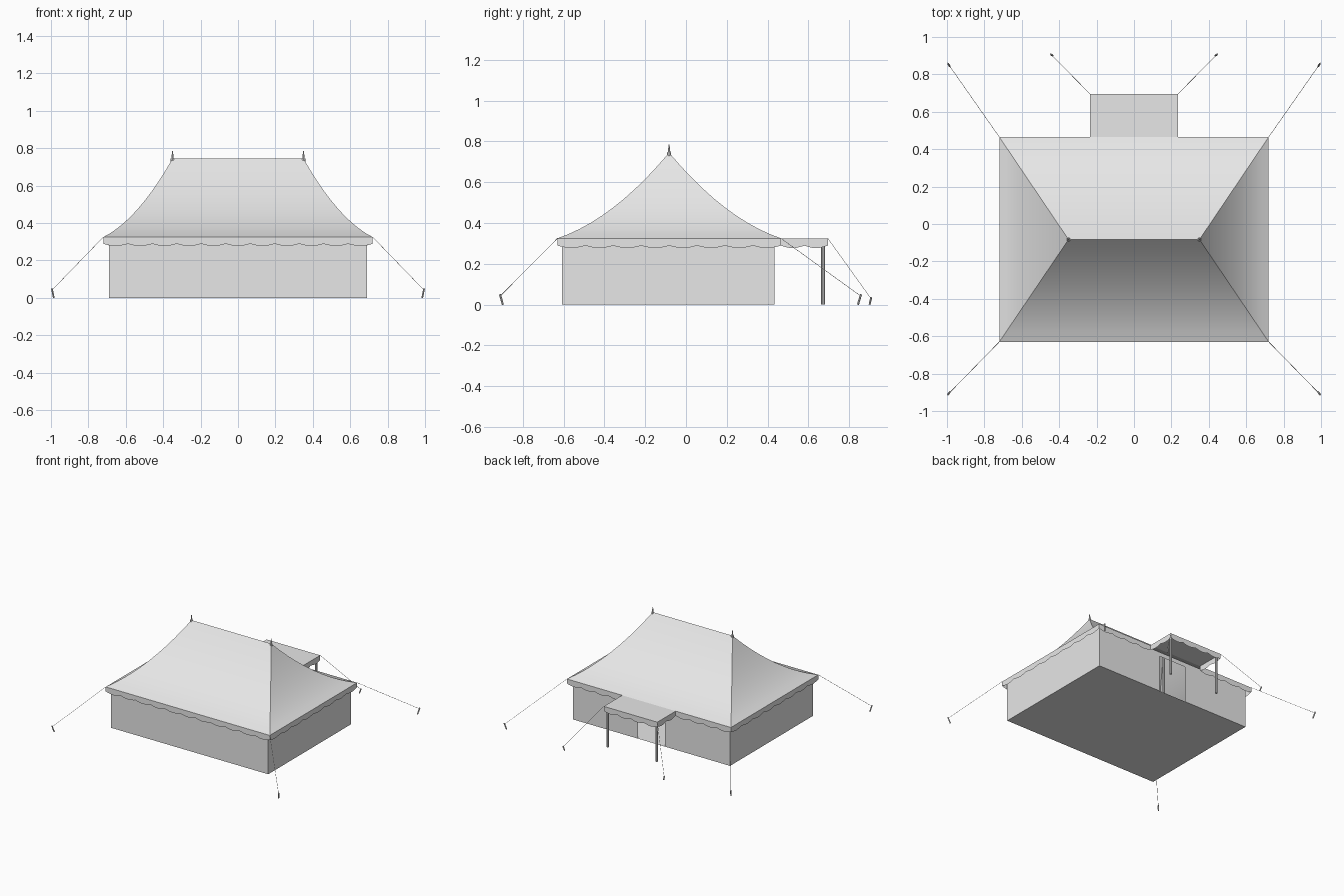
import bpy, math
from mathutils import Vector

cube = bpy.data.objects.get("Cube")
if cube:
    bpy.data.objects.remove(cube, do_unlink=True)

canvas = bpy.data.materials.new("pale_grey")
canvas.use_nodes = True
canvas.diffuse_color = (0.8, 0.8, 0.8, 1)
canvas.node_tree.nodes["Principled BSDF"].inputs["Base Color"].default_value = (0.8, 0.8, 0.8, 1)

EAVE, RIDGE = 0.325, 0.745
RX, Y0, Y1 = 0.72, -0.63, 0.465         # roof outline
WX, WY0, WY1 = 0.69, -0.607, 0.433      # wall outline
PEAK_X, PEAK_Y = 0.35, -0.083           # ridge ends
CX, CY = 0.235, 0.695                   # porch canopy outline


def build(name, verts, faces, smooth=False):
    me = bpy.data.meshes.new(name)
    me.from_pydata(verts, [], faces)
    me.materials.append(canvas)
    ob = bpy.data.objects.new(name, me)
    bpy.context.collection.objects.link(ob)
    if smooth:
        bpy.ops.object.select_all(action='DESELECT')
        ob.select_set(True)
        bpy.context.view_layer.objects.active = ob
        bpy.ops.object.shade_smooth_by_angle(angle=math.radians(30))
    return ob


def rod(name, a, b, r1, r2=None, sides=8):
    """Straight tapered rod from a to b."""
    a, b = Vector(a), Vector(b)
    r2 = r1 if r2 is None else r2
    q = (b - a).to_track_quat('Z', 'Y')
    ring = [Vector((math.cos(k * math.tau / sides), math.sin(k * math.tau / sides), 0))
            for k in range(sides)]
    verts = [a + q @ (v * r1) for v in ring] + [b + q @ (v * r2) for v in ring]
    faces = [(k, (k + 1) % sides, sides + (k + 1) % sides, sides + k) for k in range(sides)]
    faces += [tuple(reversed(range(sides))), tuple(range(sides, 2 * sides))]
    return build(name, verts, faces, True)


def valance(name, path):
    """Hanging strip with a scalloped lower edge, following a path of corners."""
    verts, faces = [], []
    for (ax, ay), (bx, by) in zip(path, path[1:]):
        count = max(1, round(math.hypot(bx - ax, by - ay) / 0.13))
        steps, start = count * 6, len(verts)
        for i in range(steps + 1):
            t = i / steps
            x, y = ax + (bx - ax) * t, ay + (by - ay) * t
            drop = 0.036 + 0.012 * abs(math.sin(math.pi * count * t))
            verts += [(x, y, EAVE), (x, y, EAVE - drop)]
        faces += [(start + 2 * i, start + 2 * i + 1, start + 2 * i + 3, start + 2 * i + 2)
                  for i in range(steps)]
    return build(name, verts, faces)


# Sagging hipped roof: rectangles shrinking up to the ridge
STEPS = 10
verts, faces = [], []
for i in range(STEPS + 1):
    t = i / STEPS
    x = RX + (PEAK_X - RX) * t
    ya, yb = Y0 + (PEAK_Y - Y0) * t, Y1 + (PEAK_Y - Y1) * t
    z = EAVE + (RIDGE - EAVE) * t - 0.235 * t * (1 - t)
    verts += [(-x, ya, z), (x, ya, z), (x, yb, z), (-x, yb, z)]
for i in range(STEPS):
    for k in range(4):
        a, b = 4 * i + k, 4 * i + (k + 1) % 4
        if i == STEPS - 1 and k % 2:      # end panels close to a point
            faces.append((a, b, b + 4))
        else:
            faces.append((a, b, b + 4, a + 4))
build("roof", verts, faces, True)

# Walls, open at the rear doorway
DX, DZ = 0.12, 0.29
plan = [(-DX, WY1), (-WX, WY1), (-WX, WY0), (WX, WY0), (WX, WY1), (DX, WY1)]
verts = [(x, y, z) for x, y in plan for z in (0, EAVE)]
faces = [(2 * i, 2 * i + 2, 2 * i + 3, 2 * i + 1) for i in range(5)]
verts += [(DX, WY1, DZ), (-DX, WY1, DZ)]
faces.append((12, 13, 1, 11))
build("walls", verts, faces)
build("ground_sheet", [(-WX, WY0, 0), (WX, WY0, 0), (WX, WY1, 0), (-WX, WY1, 0)], [(0, 1, 2, 3)])

# Porch canopy and the scalloped trims
build("porch_canopy", [(-CX, Y1, EAVE), (CX, Y1, EAVE), (CX, CY, EAVE), (-CX, CY, EAVE)],
      [(0, 1, 2, 3)])
valance("roof_valance", [(-CX, Y1), (-RX, Y1), (-RX, Y0), (RX, Y0), (RX, Y1), (CX, Y1)])
valance("porch_valance", [(CX, Y1), (CX, CY), (-CX, CY), (-CX, Y1)])

# Poles, finials, guy ropes and stakes, mirrored left and right
for s, side in ((1, "left"), (-1, "right")):
    rod(f"main_pole_{side}", (s * PEAK_X, PEAK_Y, 0), (s * PEAK_X, PEAK_Y, RIDGE), 0.01)
    rod(f"finial_{side}", (s * PEAK_X, PEAK_Y, RIDGE - 0.01), (s * PEAK_X, PEAK_Y, 0.785), 0.008, 0.002)
    rod(f"porch_pole_{side}", (s * 0.215, 0.672, 0), (s * 0.215, 0.672, EAVE), 0.009)
    guys = (("front", (RX, Y0, EAVE), (0.985, -0.898), (0.995, -0.912), 0.05),
            ("back", (RX, Y1, EAVE), (0.985, 0.843), (0.995, 0.858), 0.05),
            ("porch", (CX, CY, EAVE), (0.435, 0.9), (0.445, 0.908), 0.035))
    for label, top, foot, head, h in guys:
        head_pt = Vector((s * head[0], head[1], h))
        foot_pt = Vector((s * foot[0], foot[1], 0))
        rod(f"{label}_stake_{side}", foot_pt, head_pt, 0.005, 0.005, 6)
        rod(f"{label}_rope_{side}", (s * top[0], top[1], top[2]),
            head_pt.lerp(foot_pt, 0.15), 0.0012, 0.0012, 4)
